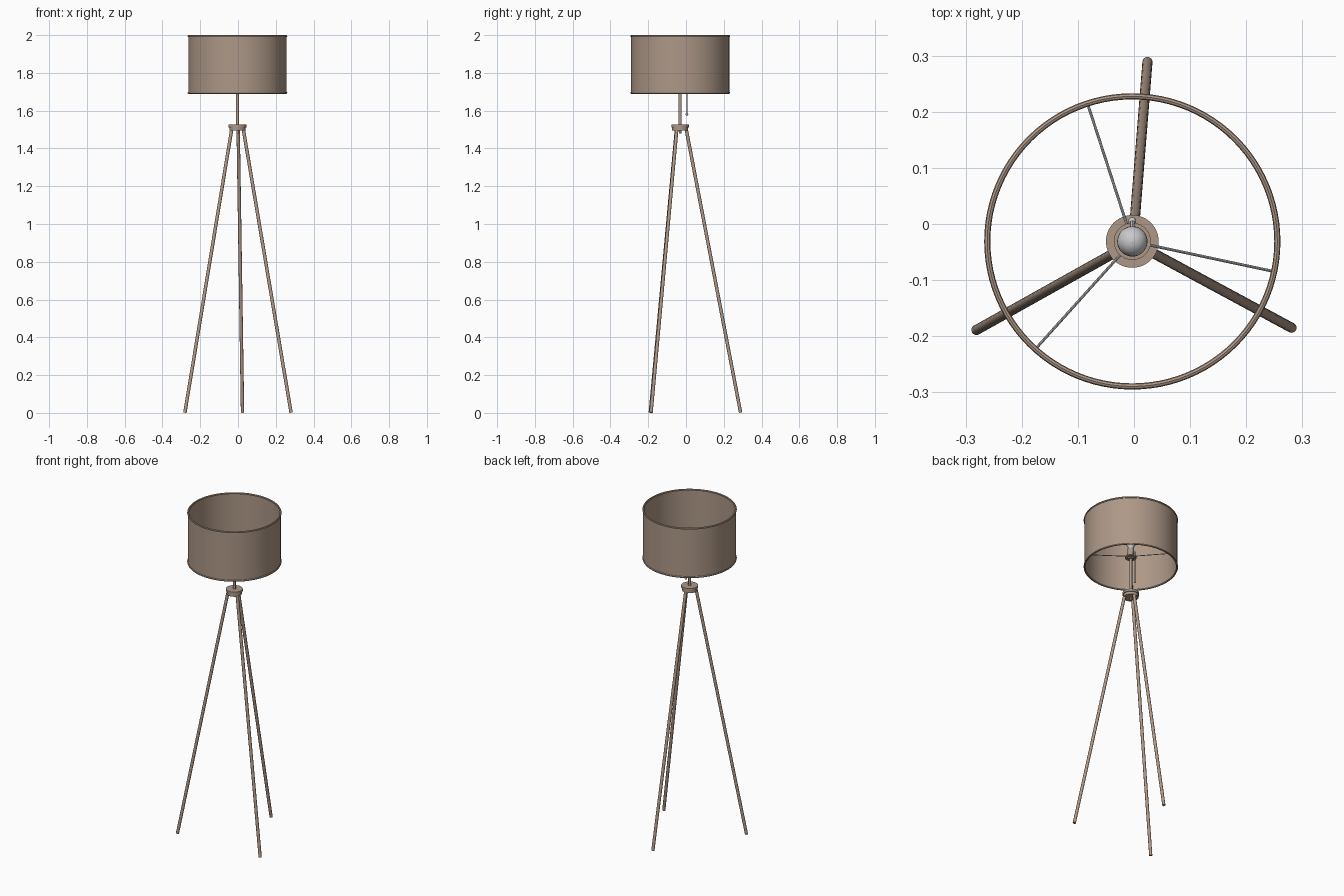
import bpy
import math
from mathutils import Vector

if "Cube" in bpy.data.objects:
    bpy.data.objects.remove(bpy.data.objects["Cube"])

CX, CY = -0.003, -0.031          # lamp axis


def material(name, rgb):
    m = bpy.data.materials.new(name)
    m.use_nodes = True
    m.diffuse_color = (*rgb, 1)
    m.node_tree.nodes["Principled BSDF"].inputs["Base Color"].default_value = (*rgb, 1)
    return m


BROWN = material("warm taupe", (0.42, 0.315, 0.245))
GREY = material("light grey", (0.58, 0.58, 0.58))


def finish(name, mat):
    ob = bpy.context.object
    ob.name = name
    ob.data.materials.append(mat)
    bpy.ops.object.shade_smooth_by_angle(angle=math.radians(40))
    return ob


def rod(name, a, b, radius, mat, sides=16):
    a, b = Vector(a), Vector(b)
    d = b - a
    bpy.ops.mesh.primitive_cylinder_add(vertices=sides, radius=radius, depth=d.length,
                                        location=(a + b) / 2,
                                        rotation=d.to_track_quat('Z', 'Y').to_euler())
    return finish(name, mat)


def lathe(name, profile, mat, sides=48, closed=False):
    """Spin a radius/height profile round the lamp axis."""
    n = len(profile)
    verts = [(r * math.cos(t), r * math.sin(t), z)
             for t in (2 * math.pi * i / sides for i in range(sides))
             for r, z in profile]
    faces = []
    for i in range(sides):
        j = (i + 1) % sides
        for k in range(n if closed else n - 1):
            q = (k + 1) % n
            faces.append((i * n + k, j * n + k, j * n + q, i * n + q))
    me = bpy.data.meshes.new(name)
    me.from_pydata(verts, [], faces)
    ob = bpy.data.objects.new(name, me)
    ob.location = (CX, CY, 0)
    bpy.context.collection.objects.link(ob)
    bpy.ops.object.select_all(action='DESELECT')
    bpy.context.view_layer.objects.active = ob
    ob.select_set(True)
    return finish(name, mat)


def polar(r, deg, z):
    a = math.radians(deg)
    return (CX + r * math.cos(a), CY + r * math.sin(a), z)


# Drum shade with rolled rims
lathe("shade", [(0.257, 1.695), (0.260, 1.695), (0.260, 1.995), (0.257, 1.995)],
      BROWN, 96, True)
for name, z in (("shade_bottom_rim", 1.6945), ("shade_top_rim", 1.9945)):
    ring = [(0.2585 + 0.0055 * math.cos(k * math.pi / 4), z + 0.0055 * math.sin(k * math.pi / 4))
            for k in range(8)]
    lathe(name, ring, BROWN, 96, True)

# Hub with a slightly wider lid
lathe("hub", [(0, 1.495), (0.042, 1.495), (0.042, 1.512), (0.047, 1.512),
              (0.047, 1.526), (0, 1.526)], BROWN)
rod("hub_bolt", (CX, CY, 1.478), (CX, CY, 1.497), 0.006, BROWN)

# Three splayed legs
for name, top, foot in (("back_leg", (0.001, 0.002), (0.024, 0.289)),
                        ("left_leg", (0.029, -0.049), (0.281, -0.185)),
                        ("right_leg", (-0.034, -0.051), (-0.281, -0.189))):
    rod(name, (*top, 1.497), (*foot, 0.002), 0.009, BROWN)

# Pole, lamp socket and bulb
rod("pole", (CX, CY, 1.52), (CX, CY, 1.76), 0.008, BROWN)
lathe("socket", [(0, 1.745), (0.016, 1.745), (0.018, 1.75), (0.018, 1.81), (0, 1.81)], BROWN)
lathe("fitter_ring", [(0.016, 1.751), (0.033, 1.751), (0.033, 1.759), (0.016, 1.759)],
      BROWN, closed=True)
bulb = [(0, 1.872)] + [(0.027 * math.sin(t), 1.845 + 0.027 * math.cos(t))
                       for t in (math.radians(a) for a in range(15, 136, 15))]
lathe("bulb", bulb + [(0.014, 1.812), (0.014, 1.805)], GREY, 32)

# Wire spokes carrying the shade
for i in range(3):
    a = 108 + 120 * i
    rod(f"spoke_{i + 1}", polar(0.030, a, 1.755), polar(0.257, a, 1.702), 0.0025, GREY, 8)

# Pull chain with a bead
chain_y = 0.005
rod("pull_switch", (CX, CY, 1.775), (CX, chain_y, 1.775), 0.004, GREY, 8)
rod("pull_chain", (CX, chain_y, 1.58), (CX, chain_y, 1.777), 0.002, GREY, 8)
bpy.ops.mesh.primitive_uv_sphere_add(segments=16, ring_count=8, radius=0.007,
                                     location=(CX, chain_y, 1.581))
finish("pull_bead", GREY)
